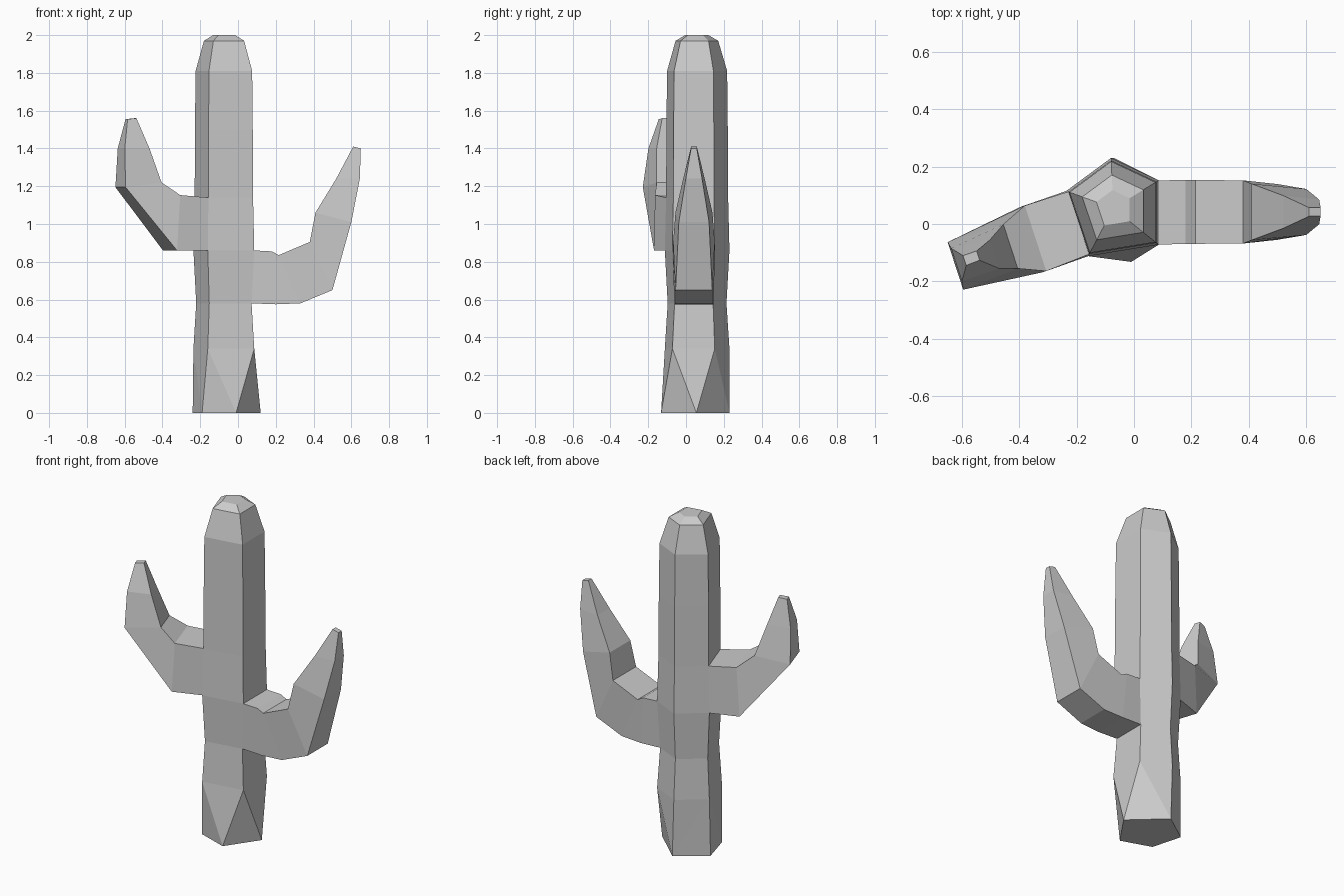
import bpy, bmesh
from mathutils import Vector

if "Cube" in bpy.data.objects:
    bpy.data.objects.remove(bpy.data.objects["Cube"])

bm = bmesh.new()


def bridge(a, b):
    """Join two closed rings of vertices with quads."""
    n = len(a)
    for i in range(n):
        j = (i + 1) % n
        bm.faces.new((a[i], a[j], b[j], b[i]))


# Trunk: five-sided rings scaled about the trunk axis
AXIS = Vector((-0.072, 0.055))
SECTION = [(-0.16, -0.112), (0.086, -0.072), (0.086, 0.152), (-0.08, 0.23), (-0.236, 0.115)]
LEVELS = [(0.34, 1.0), (0.58, 0.91), (0.86, 1.0), (1.14, 0.96),
          (1.5, 0.95), (1.81, 0.93), (1.97, 0.66), (2.0, 0.36)]
rings = []
for z, s in LEVELS:
    points = [AXIS + (Vector(p) - AXIS) * s for p in SECTION]
    rings.append([bm.verts.new((p.x, p.y, z)) for p in points])
for low, high in zip(rings, rings[1:]):
    bridge(low, high)
bm.faces.new(rings[-1])

# Foot: twisted pentagon joined to the trunk by triangles
FOOT = [(-0.19, -0.07), (-0.01, -0.132), (0.12, 0.055), (-0.07, 0.23), (-0.24, 0.11)]
foot = [bm.verts.new((x, y, 0)) for x, y in FOOT]
first = rings[0]
bm.faces.new(foot[::-1])
for a, b, c in [(0, 1, 0), (1, 2, 1), (2, 3, 2), (3, 4, 4), (4, 0, 4)]:
    bm.faces.new((foot[a], foot[b], first[c]))
for a, b, c in [(1, 1, 0), (2, 2, 1), (3, 3, 2), (3, 4, 3), (0, 0, 4)]:
    bm.faces.new((foot[a], first[b], first[c]))


def arm(level, a, b, across, sections):
    """Grow an arm out of the trunk face between corners a and b."""
    low, high = rings[level], rings[level + 1]
    ring = [low[a], low[b], high[b], high[a]]
    old = next(f for f in low[a].link_faces if set(f.verts) == set(ring))
    bm.faces.remove(old)
    side = Vector(across).normalized()
    for outer, inner, w_out, w_in in sections:
        o, i = Vector(outer), Vector(inner)
        new = [bm.verts.new(p) for p in
               (o - side * w_out, o + side * w_out, i + side * w_in, i - side * w_in)]
        bridge(ring, new)
        ring = new
    bm.faces.new(ring)


# Right arm: outer point, inner point and half widths per section
Y = 0.042
arm(1, 1, 2, (0, 1, 0), [
    ((0.20, Y, 0.575), (0.18, Y, 0.855), 0.103, 0.111),
    ((0.33, Y, 0.58), (0.215, Y, 0.835), 0.098, 0.111),
    ((0.50, Y, 0.65), (0.38, Y, 0.905), 0.097, 0.11),
    ((0.60, Y, 1.01), (0.41, Y, 1.06), 0.08, 0.098),
    ((0.645, Y, 1.24), (0.52, Y, 1.24), 0.043, 0.057),
    ((0.65, Y, 1.40), (0.61, Y, 1.41), 0.015, 0.015)])

# Left arm
arm(2, 4, 0, (0.31, -0.95, 0), [
    ((-0.36, -0.055, 0.86), (-0.343, -0.05, 1.153), 0.12, 0.12),
    ((-0.622, -0.146, 1.195), (-0.43, -0.078, 1.22), 0.087, 0.081),
    ((-0.618, -0.142, 1.40), (-0.485, -0.105, 1.40), 0.06, 0.053),
    ((-0.59, -0.127, 1.555), (-0.543, -0.11, 1.56), 0.018, 0.017)])

bmesh.ops.recalc_face_normals(bm, faces=bm.faces[:])
mesh = bpy.data.meshes.new("cactus")
bm.to_mesh(mesh)
bm.free()
bpy.context.collection.objects.link(bpy.data.objects.new("cactus", mesh))
